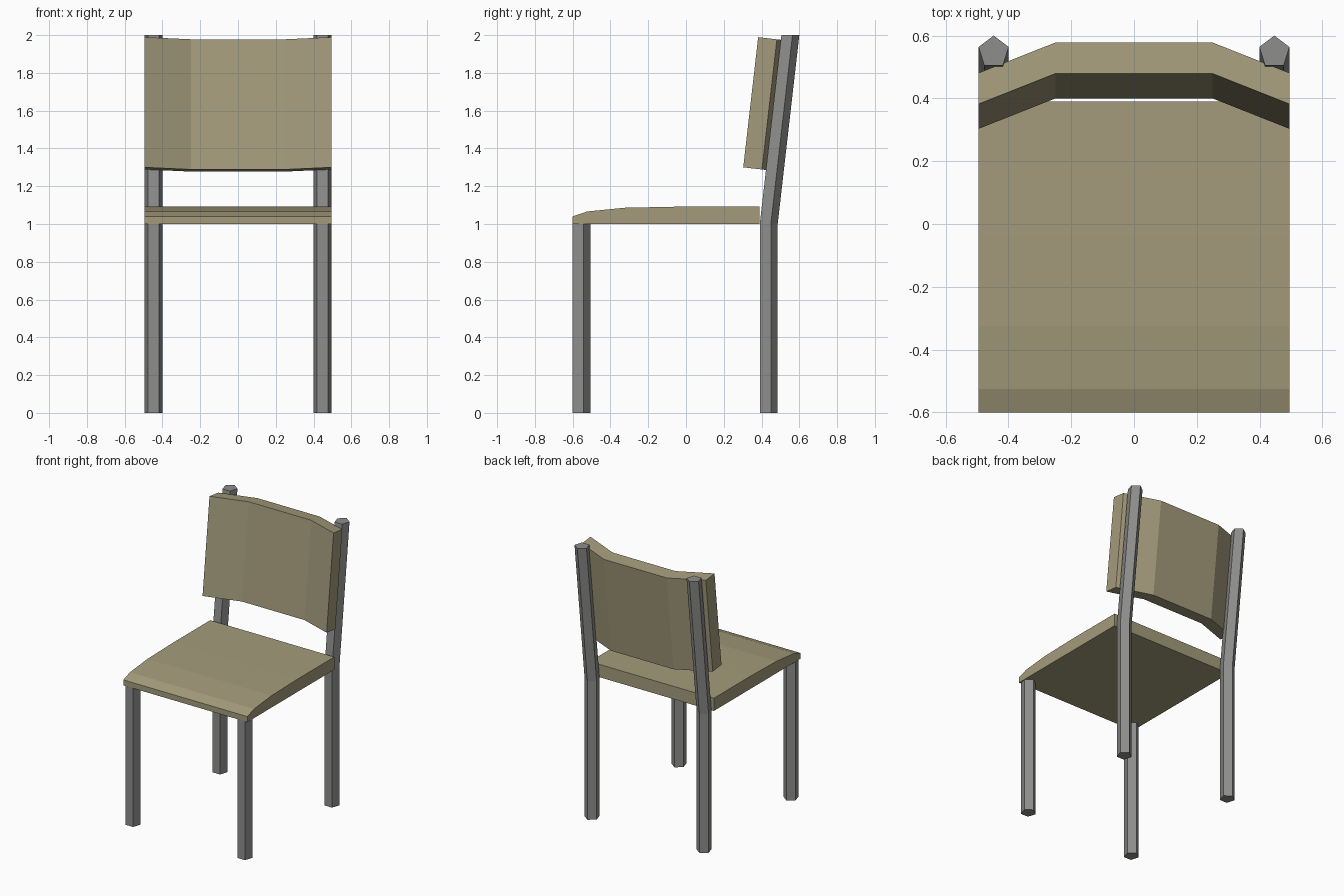
import bpy, math
from mathutils import Vector

if "Cube" in bpy.data.objects:
    bpy.data.objects.remove(bpy.data.objects["Cube"])


def material(name, rgb):
    m = bpy.data.materials.new(name)
    m.diffuse_color = (*rgb, 1)
    m.use_nodes = True
    m.node_tree.nodes["Principled BSDF"].inputs["Base Color"].default_value = m.diffuse_color
    return m


METAL = material("grey metal", (0.27, 0.27, 0.265))
WOOD = material("khaki wood", (0.37, 0.33, 0.20))


def loft(name, rings, mat):
    """Join matching closed rings into a capped solid."""
    n = len(rings[0])
    verts = [p for ring in rings for p in ring]
    faces = [tuple(range(n))[::-1],
             tuple(range(len(verts) - n, len(verts)))]
    for r in range(len(rings) - 1):
        for i in range(n):
            j = (i + 1) % n
            faces.append((r * n + i, r * n + j, (r + 1) * n + j, (r + 1) * n + i))
    mesh = bpy.data.meshes.new(name)
    mesh.from_pydata(verts, [], faces)
    mesh.materials.append(mat)
    obj = bpy.data.objects.new(name, mesh)
    bpy.context.collection.objects.link(obj)
    return obj


def pentagon(x, y, z):
    """Five-sided leg section with its point towards the back."""
    angles = [math.radians(90 + 72 * i) for i in range(5)]
    return [(x + 0.0505 * math.cos(a), y + 0.0525 * math.sin(a), z) for a in angles]


# Legs: straight in front, bent above the seat at the back
for side, x in (("left", -0.447), ("right", 0.447)):
    loft(f"front_leg_{side}", [pentagon(x, -0.558, z) for z in (0, 1)], METAL)
    loft(f"back_leg_{side}",
         [pentagon(x, y, z) for y, z in ((0.433, 0), (0.433, 1), (0.5475, 2))], METAL)

# Seat: side profile with a rounded front edge
profile = [(-0.6, 1.0), (0.39, 1.0), (0.39, 1.092), (-0.03, 1.092),
           (-0.325, 1.086), (-0.525, 1.066), (-0.6, 1.04)]
loft("seat", [[(x, y, z) for y, z in profile] for x in (-0.495, 0.495)], WOOD)

# Backrest: curved plan section, leaning back
front = [(-0.495, 0.0), (-0.25, 0.097), (0.25, 0.097), (0.495, 0.0)]
plan = front + [(x, y + 0.099) for x, y in reversed(front)]
# each section is tilted square to the lean; order runs counter-clockwise
loft("backrest",
     [[Vector((x, y0 + y, z0 - 0.115 * y)) for x, y in plan]
      for y0, z0 in ((0.303, 1.30), (0.382, 1.989))], WOOD)
